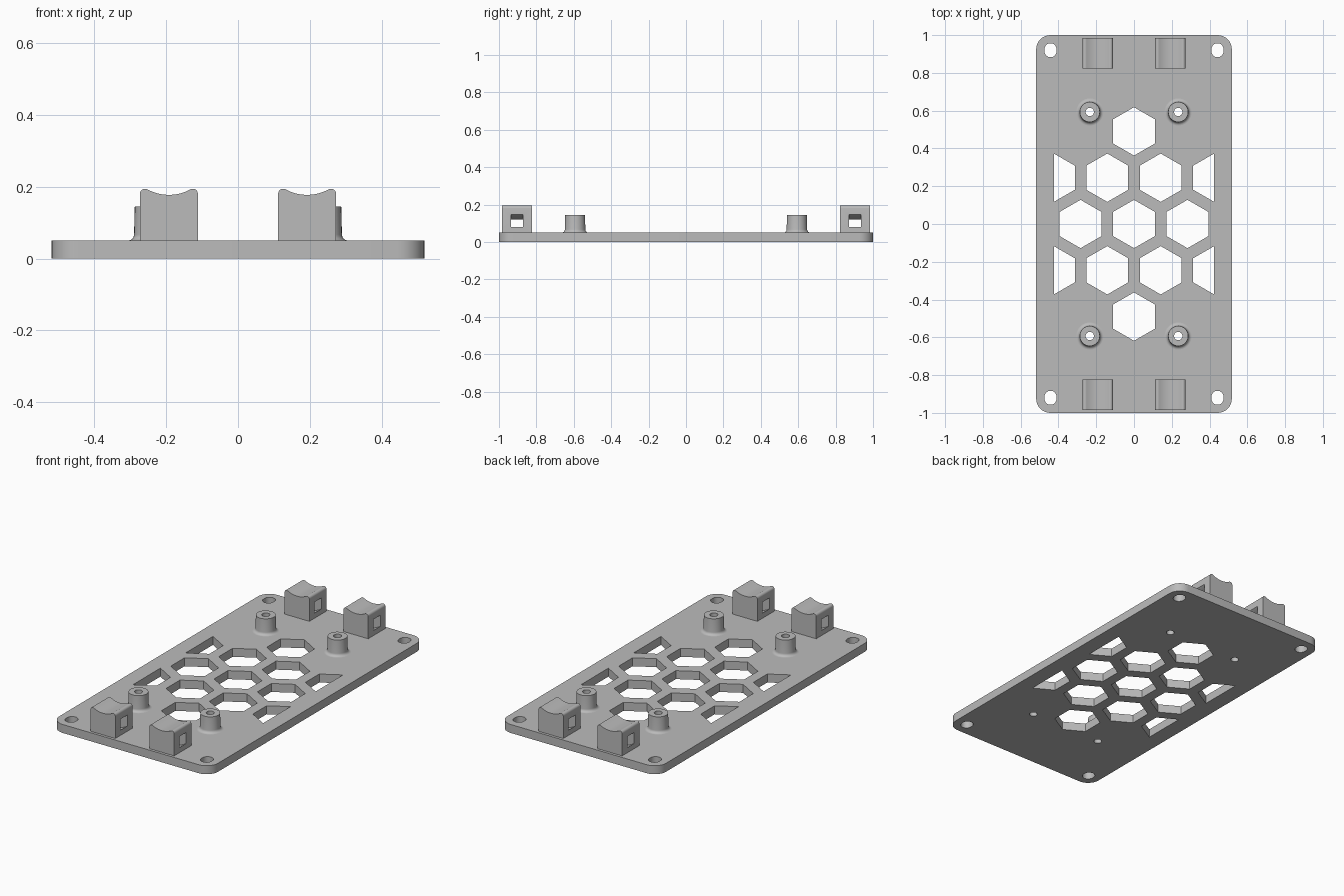
import bpy, bmesh
from math import pi, sin, cos, radians, sqrt
from mathutils import Matrix

if "Cube" in bpy.data.objects:
    bpy.data.objects.remove(bpy.data.objects["Cube"])

grey = bpy.data.materials.new("light grey plastic")
grey.use_nodes = True
grey.diffuse_color = (0.5, 0.5, 0.5, 1)
grey.node_tree.nodes["Principled BSDF"].inputs["Base Color"].default_value = (0.5, 0.5, 0.5, 1)

THICK = 0.05


def arc(cx, cy, r, start, end, n):
    return [(cx + r * cos(radians(start + (end - start) * i / n)),
             cy + r * sin(radians(start + (end - start) * i / n))) for i in range(n + 1)]


def circle(cx, cy, r, n=32):
    return arc(cx, cy, r, 0, 360, n)[:-1]


def rounded_rect(cx, cy, hx, hy, r, n=8):
    """Rectangle outline with quarter-round corners."""
    pts = []
    for i, (sx, sy) in enumerate([(1, 1), (-1, 1), (-1, -1), (1, -1)]):
        pts += arc(cx + sx * (hx - r), cy + sy * (hy - r), r, 90 * i, 90 * i + 90, n)
    return pts


def extrude(name, outlines, depth):
    """Filled outlines (inner ones become holes), extruded about z = 0."""
    curve = bpy.data.curves.new(name + "_outline", "CURVE")
    curve.dimensions, curve.fill_mode, curve.extrude = "2D", "BOTH", depth / 2
    for pts in outlines:
        spline = curve.splines.new("POLY")
        spline.points.add(len(pts) - 1)
        for p, (x, y) in zip(spline.points, pts):
            p.co = (x, y, 0, 1)
        spline.use_cyclic_u = True
    tmp = bpy.data.objects.new(name + "_tmp", curve)
    bpy.context.collection.objects.link(tmp)
    bpy.context.view_layer.update()
    mesh = bpy.data.meshes.new_from_object(tmp.evaluated_get(bpy.context.evaluated_depsgraph_get()))
    bpy.data.objects.remove(tmp)
    bm = bmesh.new()
    bm.from_mesh(mesh)
    bmesh.ops.remove_doubles(bm, verts=bm.verts, dist=1e-5)
    bmesh.ops.recalc_face_normals(bm, faces=bm.faces)
    bm.to_mesh(mesh)
    bm.free()
    mesh.materials.clear()
    mesh.materials.append(grey)
    return mesh


def place(name, mesh, loc=(0, 0, 0)):
    ob = bpy.data.objects.new(name, mesh)
    ob.location = loc
    bpy.context.collection.objects.link(ob)
    return ob


def smooth(ob):
    bpy.ops.object.select_all(action="DESELECT")
    ob.select_set(True)
    bpy.context.view_layer.objects.active = ob
    bpy.ops.object.shade_smooth_by_angle(angle=radians(30))


# Honeycomb cut-outs, with half cells along the long edges
HEX, PITCH = 0.128, 0.283
ROW = PITCH * sqrt(3) / 2


def hexagon(cx, cy, side=0):
    pts = arc(cx, cy, HEX, 30, 330, 5)
    if side:
        pts = [(cx, cy + HEX)] + [p for p in pts if (p[0] - cx) * side < -0.01] + [(cx, cy - HEX)]
        if side > 0:
            return pts
        right = sorted(pts[1:-1], key=lambda p: -p[1])
        return [pts[0]] + right + [pts[-1]]
    return pts


cells = [hexagon(i * PITCH, 0) for i in (-1, 0, 1)]
for s in (-1, 1):
    cells.append(hexagon(0, 2 * ROW * s))
    for side in (-1, 1):
        cells.append(hexagon(side * PITCH / 2, s * ROW))
        cells.append(hexagon(side * PITCH * 1.5, s * ROW, side))

# Base plate with corner slots and screw holes
corners = [(sx, sy) for sx in (-1, 1) for sy in (-1, 1)]
POST_X, POST_Y, BORE = 0.234, 0.593, 0.022
holes = [rounded_rect(sx * 0.442, sy * 0.92, 0.032, 0.037, 0.032) for sx, sy in corners]
holes += [circle(sx * POST_X, sy * POST_Y, BORE) for sx, sy in corners]
plate = extrude("base_plate", [rounded_rect(0, 0, 0.518, 1, 0.075)] + cells + holes, THICK)
smooth(place("base_plate", plate, (0, 0, THICK / 2)))

# Standoff post: turned profile with a fillet at the foot
foot = arc(0.072, 0.067, 0.017, 270, 180, 6)
profile = [(BORE, THICK)] + foot + [(0.053, 0.145), (BORE, 0.145)]
bm = bmesh.new()
verts = [bm.verts.new((r, 0, z)) for r, z in profile]
edges = [bm.edges.new((verts[i - 1], verts[i])) for i in range(len(verts))]
bmesh.ops.spin(bm, geom=verts + edges, cent=(0, 0, 0), axis=(0, 0, 1), angle=2 * pi, steps=32)
bmesh.ops.remove_doubles(bm, verts=bm.verts, dist=1e-5)
bmesh.ops.recalc_face_normals(bm, faces=bm.faces)
post = bpy.data.meshes.new("standoff_post")
bm.to_mesh(post)
bm.free()
post.materials.append(grey)

# Cable saddle: dished block with a curved tie channel through it
HALF, DISH = 0.0805, 0.125
right_top = arc(HALF - 0.014, 0.18, 0.014, 0, 110, 6)
dish = arc(0, 0.177 + DISH, DISH, 298, 242, 12)
left_top = [(-x, z) for x, z in reversed(right_top)]
block = [(-HALF, THICK), (HALF, THICK)] + right_top + dish + left_top
saddle = extrude("cable_saddle", [block], 0.16)

CEIL = 0.14
upper = arc(0, 0.12 + CEIL, CEIL, 310, 230, 16)
lower = [(x, z - 0.065) for x, z in reversed(upper)]
channel = extrude("tie_channel", [upper + lower], 0.065)
stand = Matrix.Rotation(pi / 2, 4, "X")
saddle.transform(stand)
channel.transform(stand)

body = place("saddle_blank", saddle)
cutter = place("tie_channel_cutter", channel)
cutter.hide_render = True
cut = body.modifiers.new("channel", "BOOLEAN")
cut.operation, cut.solver, cut.object = "DIFFERENCE", "EXACT", cutter
bpy.context.view_layer.update()
saddle = bpy.data.meshes.new_from_object(body.evaluated_get(bpy.context.evaluated_depsgraph_get()))
saddle.materials.clear()
saddle.materials.append(grey)
bpy.data.objects.remove(body)
bpy.data.objects.remove(cutter)

# Repeat both fittings at all four corners
for sx, sy in corners:
    tag = ("front" if sy < 0 else "back") + ("_left" if sx > 0 else "_right")
    smooth(place(tag + "_standoff", post, (sx * POST_X, sy * POST_Y, 0)))
    smooth(place(tag + "_cable_saddle", saddle, (sx * 0.192, sy * 0.904, 0)))
